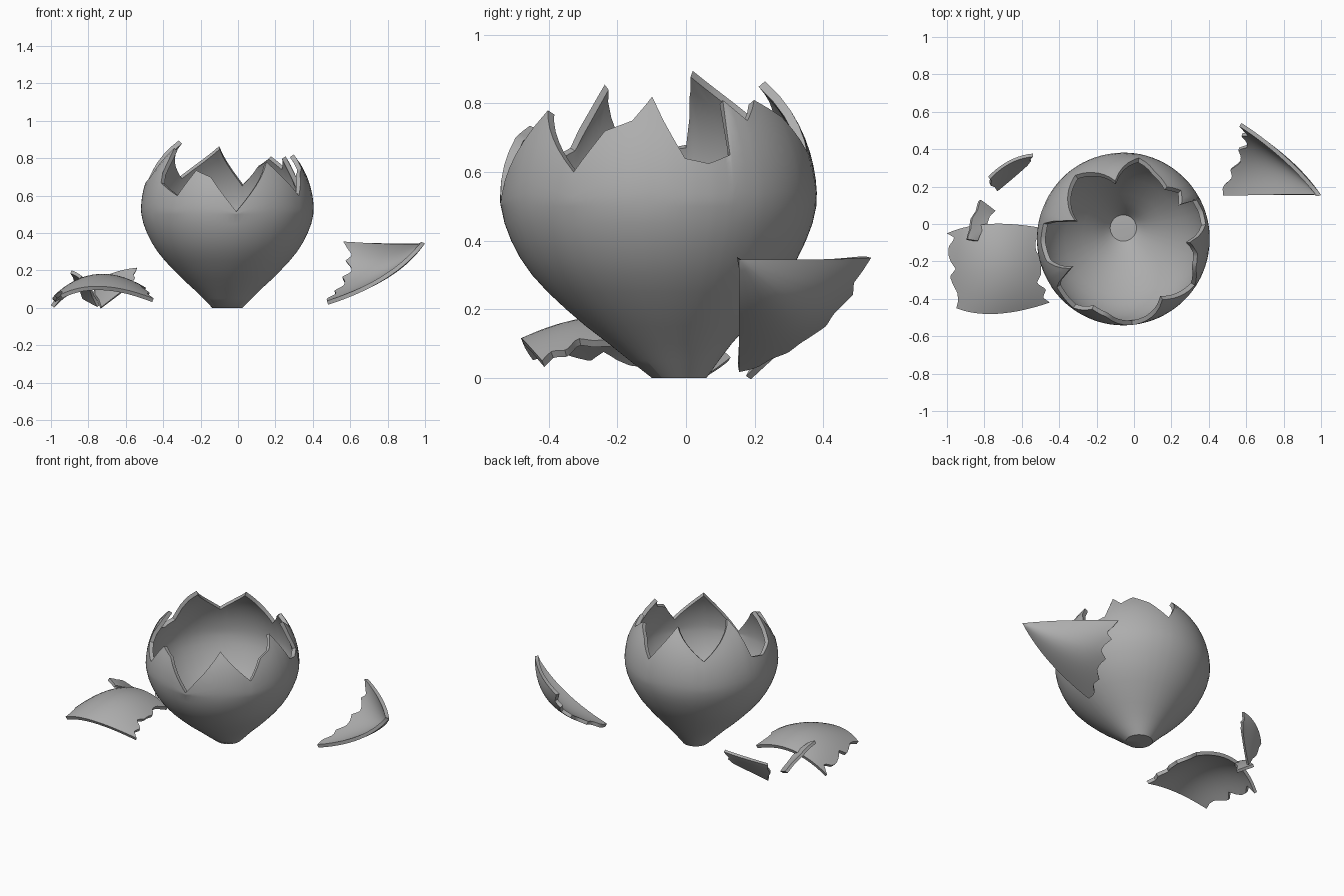
import bpy, bmesh, math
from mathutils import Vector

if "Cube" in bpy.data.objects:
    bpy.data.objects.remove(bpy.data.objects["Cube"], do_unlink=True)

shell_grey = bpy.data.materials.new("shell_grey")
shell_grey.use_nodes = True
colour = (0.42, 0.42, 0.42, 1)
shell_grey.diffuse_color = colour
shell_grey.node_tree.nodes["Principled BSDF"].inputs["Base Color"].default_value = colour


def lerp_table(table, x):
    """Linear lookup in a sorted list of (key, value) pairs."""
    for (a, p), (b, q) in zip(table, table[1:]):
        if x <= b:
            return p + (q - p) * max(0, x - a) / (b - a)
    return table[-1][1]


def finish(name, bm, thickness):
    """Turn a single-sided skin into a thick, smooth shell object."""
    bmesh.ops.remove_doubles(bm, verts=bm.verts, dist=0.0005)
    mesh = bpy.data.meshes.new(name)
    bm.to_mesh(mesh)
    bm.free()
    mesh.materials.append(shell_grey)
    obj = bpy.data.objects.new(name, mesh)
    bpy.context.collection.objects.link(obj)
    bpy.ops.object.select_all(action="DESELECT")
    obj.select_set(True)
    bpy.context.view_layer.objects.active = obj
    mod = obj.modifiers.new("thickness", "SOLIDIFY")
    mod.thickness = thickness
    mod.offset = -1
    bpy.ops.object.modifier_apply(modifier=mod.name)
    bpy.ops.object.shade_smooth_by_angle(angle=math.radians(40))
    return obj


# Egg cup: revolved profile whose columns end on a jagged rim
LOWER = [0.08, 0.13, 0.18, 0.235, 0.285, 0.332, 0.373, 0.405, 0.43, 0.449, 0.46]
RIM = [(-164, .70), (-151, .855), (-144, .67), (-126, .60), (-114, .735),
       (-102, .70), (-84, .515), (-70, .65), (-57, .78), (-33, .60),
       (-22, .72), (-11, .75), (-3, .82), (10, .64), (19, .625), (28, .65),
       (31, .81), (40, .75), (50, .81), (65, .76), (79, .66), (98, .865),
       (120, .74), (127, .70), (145, .81), (159, .895), (164, .83),
       (169, .68), (182, .66), (196, .70)]


def egg_point(angle, z):
    if z <= 0.5:
        k = min(int(z * 20 + 1e-6), 9)
        r = LOWER[k] + (LOWER[k + 1] - LOWER[k]) * (z * 20 - k)
    else:
        r = 0.462 * math.sqrt(1 - ((z - 0.52) / 0.47) ** 2)
    lean = 0.06 * max(0, 1 - z / 0.4) ** 2
    a = math.radians(angle)
    return Vector((-0.057 + r * math.cos(a), -0.08 + lean + r * math.sin(a), z))


def egg_cup():
    keys = [a for a, _ in RIM[:-1]]
    angles = sorted(keys + [a for a in range(-162, 195, 4)
                            if all(abs(a - k) > 1.5 for k in keys)])
    bm = bmesh.new()
    columns = []
    for a in angles:
        rim = lerp_table(RIM, a)
        heights = [k / 20 for k in range(11)]
        heights += [0.5 + (rim - 0.5) * k / 7 for k in range(1, 8)]
        columns.append([bm.verts.new(egg_point(a, z)) for z in heights])
    pole = bm.verts.new((-0.057, -0.02, 0))
    for c, d in zip(columns, columns[1:] + columns[:1]):
        bm.faces.new((pole, d[0], c[0]))
        for j in range(len(c) - 1):
            bm.faces.new((c[j], d[j], d[j + 1], c[j + 1]))
    return finish("egg_cup", bm, 0.025)


# Shards: curved patches through a 3 by 3 net, with ragged side edges
def quad_weights(t):
    return (2 * (t - 0.5) * (t - 1), 4 * t * (1 - t), 2 * t * (t - 0.5))


def shard(name, net, ragged_start=(0, 0), ragged_end=(0, 0), thickness=0.022,
          cols=14, rows=32):
    def cut(depths, v):
        return lerp_table([(i / (len(depths) - 1), d) for i, d in enumerate(depths)], v)

    bm = bmesh.new()
    grid = []
    for j in range(rows + 1):
        v = j / rows
        lo, hi = cut(ragged_start, v), 1 - cut(ragged_end, v)
        line = []
        for i in range(cols + 1):
            u = lo + (hi - lo) * i / cols
            p = Vector()
            for wv, net_row in zip(quad_weights(v), net):
                for wu, q in zip(quad_weights(u), net_row):
                    p += wv * wu * Vector(q)
            line.append(bm.verts.new(p))
        grid.append(line)
    for a, b in zip(grid, grid[1:]):
        for i in range(cols):
            bm.faces.new((a[i], a[i + 1], b[i + 1], b[i]))
    return finish(name, bm, thickness)


egg_cup()

tip = (1.0, 0.155, 0.345)
shard("pointed_shard",
      [[(0.575, 0.54, 0.35), (0.81, 0.36, 0.345), tip],
       [(0.55, 0.41, 0.15), (0.81, 0.32, 0.2), tip],
       [(0.46, 0.155, 0.01), (0.78, 0.155, 0.15), tip]],
      ragged_start=(0, .04, .09, .02, .08, .10, .02, .06, .07, .01, .05, 0, .03))

shard("broad_shard",
      [[(-0.95, -0.45, 0.07), (-0.73, -0.48, 0.115), (-0.45, -0.42, 0.05)],
       [(-0.99, -0.24, 0.06), (-0.75, -0.24, 0.18), (-0.48, -0.23, 0.10)],
       [(-1.0, -0.05, 0.015), (-0.78, 0.0, 0.14), (-0.5, -0.02, 0.09)]],
      ragged_start=(0, .05, .06, .02, 0, .08, .03, .01, .02, .10, 0),
      ragged_end=(0, .05, .01, .09, .04, .03, .01, .06, .06, .03, 0))

shard("small_shard",
      [[(-0.73, 0.175, 0.005), (-0.64, 0.25, 0.075), (-0.555, 0.325, 0.14)],
       [(-0.765, 0.205, 0.075), (-0.66, 0.29, 0.135), (-0.545, 0.345, 0.18)],
       [(-0.77, 0.24, 0.14), (-0.66, 0.325, 0.19), (-0.54, 0.36, 0.215)]],
      ragged_start=(0, .04, 0, .05, 0), ragged_end=(.08, 0, .06, .02, 0),
      thickness=0.018, cols=10, rows=12)

shard("leaning_shard",
      [[(-0.89, -0.08, 0.2), (-0.865, -0.085, 0.19), (-0.835, -0.09, 0.17)],
       [(-0.865, 0.03, 0.15), (-0.825, 0.01, 0.13), (-0.785, 0.0, 0.11)],
       [(-0.82, 0.13, 0.06), (-0.785, 0.105, 0.04), (-0.74, 0.07, 0.015)]],
      ragged_start=(0, .1, 0, .12, 0), ragged_end=(0, .08, 0, .1, 0),
      thickness=0.018, cols=8, rows=12)
